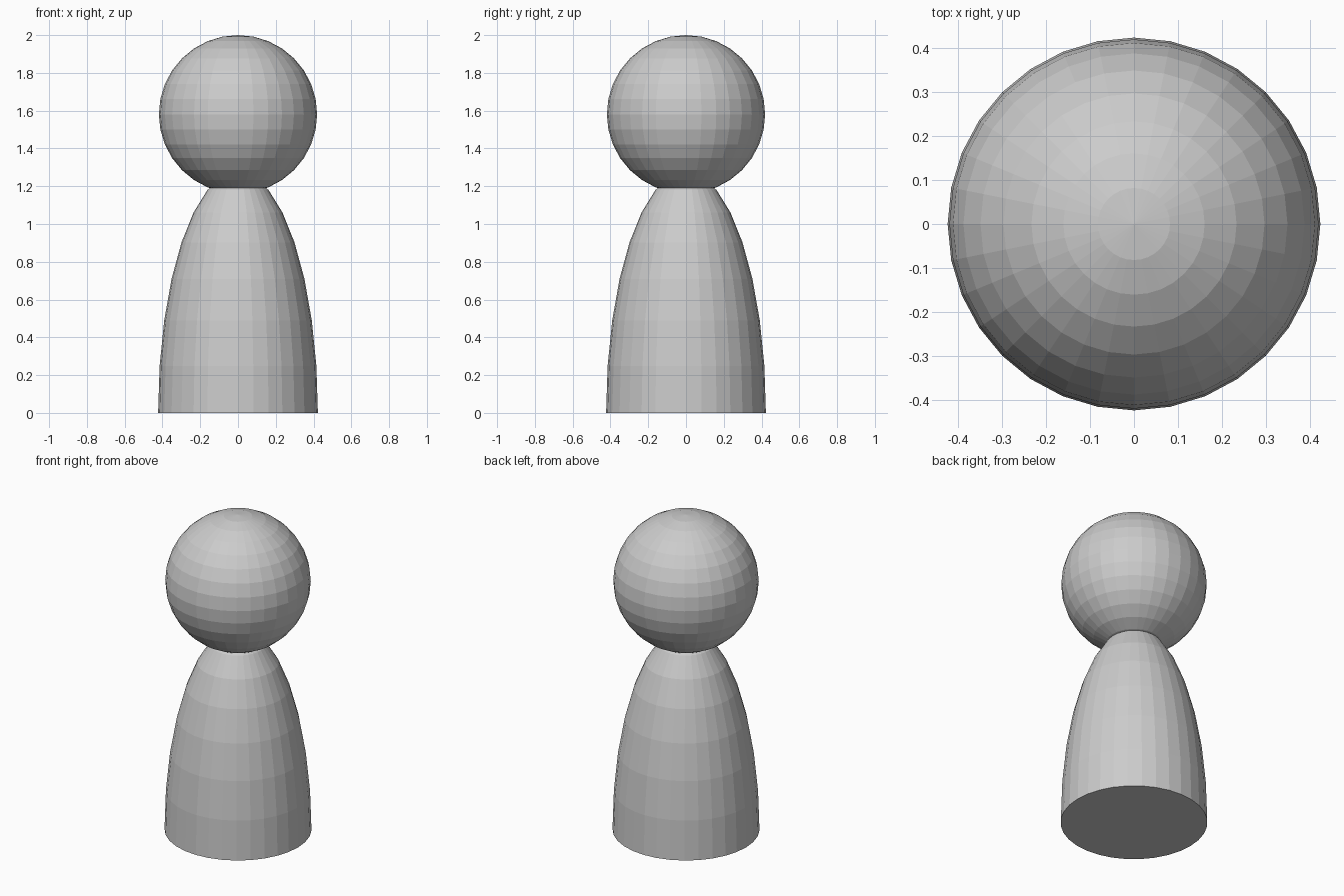
import bpy, bmesh
from mathutils import Matrix

if "Cube" in bpy.data.objects:
    bpy.data.objects.remove(bpy.data.objects["Cube"])


def faceted_ball(name, radius, height_scale, z, cut=False):
    """Flat-shaded ball; optionally cut at its equator and capped."""
    bm = bmesh.new()
    bmesh.ops.create_uvsphere(bm, u_segments=32, v_segments=16, radius=radius)
    if cut:
        lower = [v for v in bm.verts if v.co.z < -1e-4]
        bmesh.ops.delete(bm, geom=lower, context='VERTS')
        rim = [e for e in bm.edges if e.is_boundary]
        bmesh.ops.contextual_create(bm, geom=rim)
    bm.transform(Matrix.Translation((0, 0, z)) @ Matrix.Diagonal((1, 1, height_scale, 1)))
    bmesh.ops.recalc_face_normals(bm, faces=bm.faces)
    mesh = bpy.data.meshes.new(name)
    bm.to_mesh(mesh)
    bm.free()
    obj = bpy.data.objects.new(name, mesh)
    bpy.context.collection.objects.link(obj)
    return obj


# Body: tall half ellipsoid with a flat base
faceted_ball("body", 0.423, 1.277 / 0.423, 0.0, cut=True)

# Head: ball resting over the narrow top of the body
faceted_ball("head", 0.419, 1.0, 1.581)
